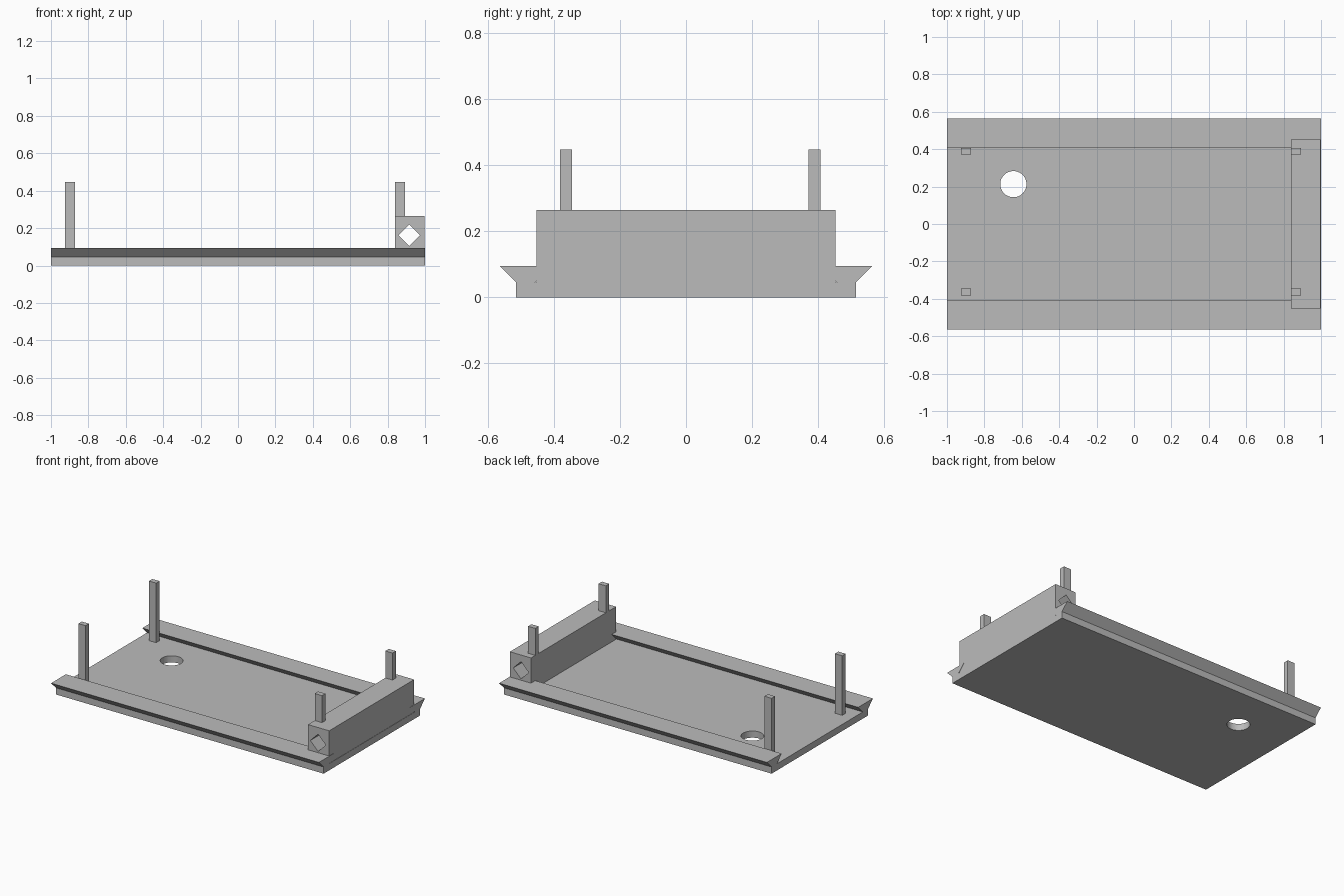
import bpy, bmesh, math
from mathutils import Matrix

cube = bpy.data.objects.get("Cube")
if cube:
    bpy.data.objects.remove(cube)

grey = bpy.data.materials.new("plain grey")
grey.use_nodes = True
colour = (0.5, 0.5, 0.5, 1)
grey.diffuse_color = colour
grey.node_tree.nodes["Principled BSDF"].inputs["Base Color"].default_value = colour


def finish(name, bm):
    bmesh.ops.recalc_face_normals(bm, faces=bm.faces)
    mesh = bpy.data.meshes.new(name)
    bm.to_mesh(mesh)
    bm.free()
    mesh.materials.append(grey)
    obj = bpy.data.objects.new(name, mesh)
    bpy.context.scene.collection.objects.link(obj)
    return obj


def box(name, lo, hi):
    bm = bmesh.new()
    bmesh.ops.create_cube(bm, size=1)
    for v in bm.verts:
        v.co = [h if c > 0 else l for c, l, h in zip(v.co, lo, hi)]
    return finish(name, bm)


def prism(name, outline, x0, x1):
    """Extrude a (y, z) outline along x."""
    bm = bmesh.new()
    face = bm.faces.new([bm.verts.new((x0, y, z)) for y, z in outline])
    new = bmesh.ops.extrude_face_region(bm, geom=[face])["geom"]
    moved = [g for g in new if isinstance(g, bmesh.types.BMVert)]
    bmesh.ops.translate(bm, vec=(x1 - x0, 0, 0), verts=moved)
    return finish(name, bm)


def cut(target, name, sides, radius, depth, matrix):
    bm = bmesh.new()
    bmesh.ops.create_cone(bm, cap_ends=True, segments=sides, radius1=radius,
                          radius2=radius, depth=depth, matrix=matrix)
    cutter = finish(name, bm)
    cutter.hide_render = True
    cutter.hide_set(True)
    cutter.display_type = 'WIRE'
    mod = target.modifiers.new(name, 'BOOLEAN')
    mod.object = cutter
    mod.solver = 'EXACT'
    # Bake the cut and drop the helper
    graph = bpy.context.evaluated_depsgraph_get()
    mesh = bpy.data.meshes.new_from_object(target.evaluated_get(graph))
    target.modifiers.clear()
    target.data = mesh
    bpy.data.objects.remove(cutter)


# Base tray: flat floor with a flared dovetail rail along both long edges
half = [(0.515, 0), (0.515, 0.045), (0.565, 0.095), (0.408, 0.095), (0.458, 0.045)]
tray = prism("base_tray", half + [(-y, z) for y, z in reversed(half)], -1, 1)
cut(tray, "drain_hole", 48, 0.07, 0.3, Matrix.Translation((-0.645, 0.213, 0)))

# End block with a diamond-shaped bore running across it
block = box("end_block", (0.84, -0.453, 0.03), (0.998, 0.453, 0.265))
bore = Matrix.Translation((0.915, 0, 0.162)) @ Matrix.Rotation(math.pi / 2, 4, 'X')
# A four-sided cone has its corners on the axes, giving the diamond
cut(block, "diamond_bore", 4, 0.058, 2, bore)

# Four square posts
for side, x, z in (("right", -0.925, 0.04), ("left", 0.84, 0.26)):
    for end, y in (("front", -0.381), ("back", 0.371)):
        box(f"{end}_{side}_post", (x, y, z), (x + 0.054, y + 0.036, 0.447))
